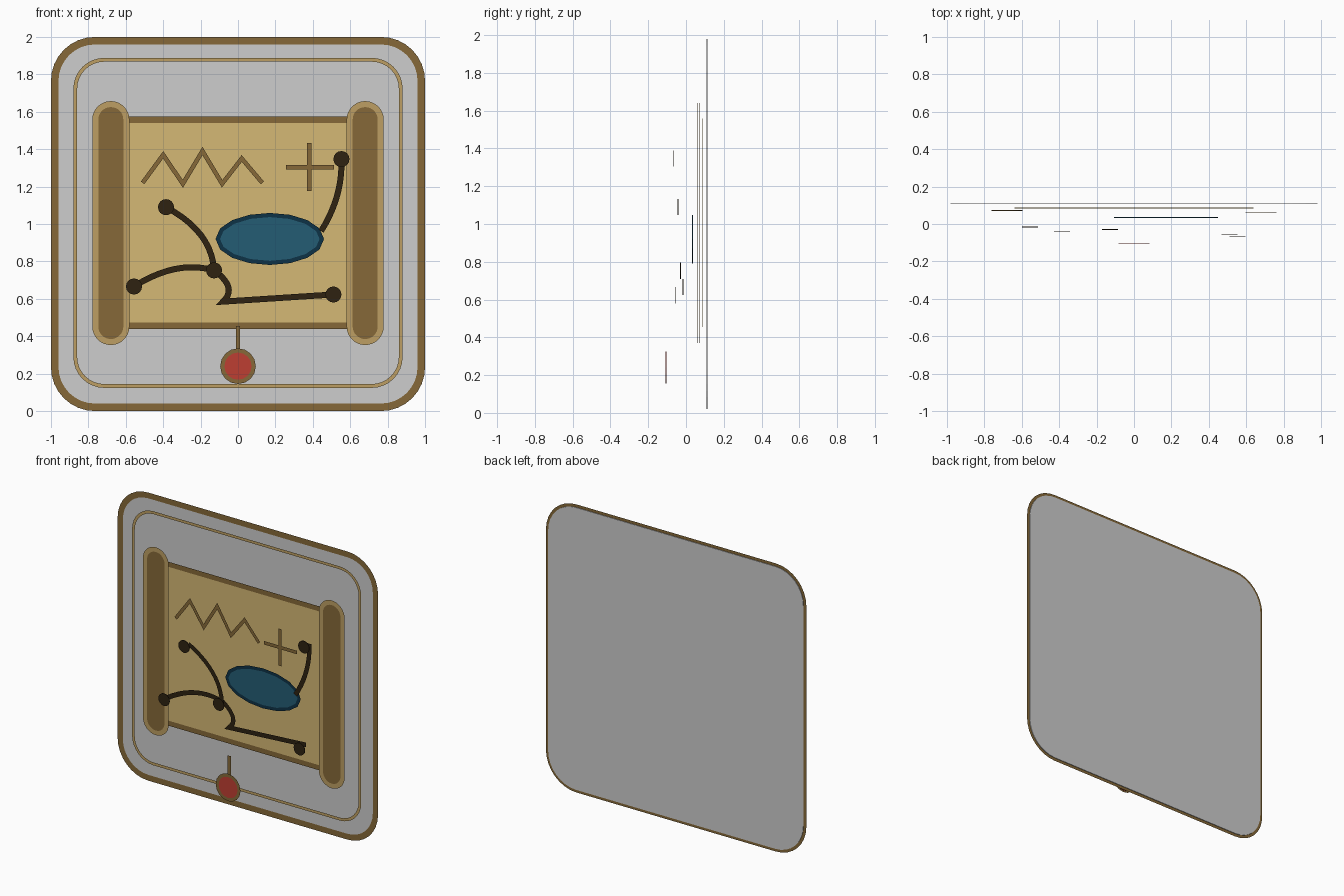
import bpy, bmesh, math
from mathutils import Vector

if "Cube" in bpy.data.objects:
    bpy.data.objects.remove(bpy.data.objects["Cube"], do_unlink=True)

STEP, BACK, THICK = 0.01275, 0.109, 0.004


def material(name, rgb):
    lin = [((c / 255 + 0.055) / 1.055) ** 2.4 for c in rgb] + [1]
    m = bpy.data.materials.new(name)
    m.use_nodes = True
    m.diffuse_color = lin
    m.node_tree.nodes["Principled BSDF"].inputs["Base Color"].default_value = lin
    return m


grey = material("pale grey", (205, 205, 205))
brown = material("wood brown", (134, 105, 56))
tan = material("light tan", (189, 159, 99))
parchment = material("parchment", (213, 185, 117))
blue = material("lake blue", (36, 92, 116))
navy = material("shore navy", (13, 50, 70))
ink = material("dark ink", (46, 34, 17))
red = material("seal red", (190, 62, 50))


# Outlines in the front plane, as 2D points
def ellipse(cx, cz, rx, rz, n=16):
    return [Vector((cx + rx * math.cos(math.tau * i / n),
                    cz + rz * math.sin(math.tau * i / n))) for i in range(n)]


def rounded_rect(cx, cz, hx, hz, r, seg=8):
    pts = []
    for k, (sx, sz) in enumerate([(1, 1), (-1, 1), (-1, -1), (1, -1)]):
        for i in range(seg + 1):
            a = math.pi / 2 * (k + i / seg)
            p = Vector((cx + sx * (hx - r) + r * math.cos(a),
                        cz + sz * (hz - r) + r * math.sin(a)))
            if not pts or (p - pts[-1]).length > 1e-4:
                pts.append(p)
    if (pts[0] - pts[-1]).length < 1e-4:
        pts.pop()
    return pts


def arc(a, ctrl, b, n=10):
    a, ctrl, b = Vector(a), Vector(ctrl), Vector(b)
    return [a * (1 - t) ** 2 + ctrl * 2 * t * (1 - t) + b * t * t
            for t in (i / n for i in range(n + 1))]


def finish(bm, name, mat):
    mesh = bpy.data.meshes.new(name)
    bm.to_mesh(mesh)
    bm.free()
    mesh.materials.append(mat)
    bpy.context.collection.objects.link(bpy.data.objects.new(name, mesh))


def plate(name, pts, layer, mat):
    """Thin filled sheet on a given layer."""
    y = BACK - STEP * layer
    bm = bmesh.new()
    face = bm.faces.new([bm.verts.new((p.x, y, p.y)) for p in pts])
    ext = bmesh.ops.extrude_face_region(bm, geom=[face])
    moved = [v for v in ext["geom"] if isinstance(v, bmesh.types.BMVert)]
    bmesh.ops.translate(bm, verts=moved, vec=(0, THICK, 0))
    bmesh.ops.recalc_face_normals(bm, faces=bm.faces)
    finish(bm, name, mat)


def stroke(name, pts, width, layer, mat, closed=False):
    """Flat mitred ribbon along a line, just ahead of its layer."""
    pts = [Vector(p) for p in pts]
    y = BACK - STEP * layer - 0.001
    n = len(pts)
    bm = bmesh.new()
    rails = []
    for i, p in enumerate(pts):
        before = pts[i - 1] if closed or i else None
        after = pts[(i + 1) % n] if closed or i < n - 1 else None
        d1 = (p - before).normalized() if before else (after - p).normalized()
        d2 = (after - p).normalized() if after else d1
        n1, n2 = Vector((-d1.y, d1.x)), Vector((-d2.y, d2.x))
        m = (n1 + n2).normalized()
        off = m * (width / 2 / max(m.dot(n1), 0.35))
        rails.append([bm.verts.new((q.x, y, q.y)) for q in (p + off, p - off)])
    for i in range(n if closed else n - 1):
        (a, b), (c, d) = rails[i], rails[(i + 1) % n]
        bm.faces.new((a, b, d, c))
    finish(bm, name, mat)


def outlined(name, pts, layer, fill, line, width):
    plate(name, pts, layer, fill)
    stroke(name + "_outline", pts, width, layer, line, closed=True)


# Backing board with its frame lines
outlined("backing_board", rounded_rect(0, 1, 0.98, 0.98, 0.215), 0, grey, brown, 0.04)
stroke("inner_frame", rounded_rect(0, 1.006, 0.87, 0.872, 0.155), 0.02, 1, tan, True)

# Parchment sheet and its two rollers
sheet = [Vector((x, z)) for x, z in
         [(0.64, 1.558), (-0.64, 1.558), (-0.64, 0.455), (0.64, 0.455)]]
outlined("parchment_sheet", sheet, 2, parchment, brown, 0.035)
for side, x, layer in (("right", -0.68, 3), ("left", 0.68, 4)):
    outlined(side + "_roller", rounded_rect(x, 1.005, 0.083, 0.636, 0.083),
             layer, brown, tan, 0.032)

# Mountain line and lake
stroke("mountain_line", [(-0.51, 1.22), (-0.4, 1.37), (-0.295, 1.215), (-0.19, 1.39),
                         (-0.085, 1.215), (0.02, 1.35), (0.13, 1.22)], 0.023, 5, brown)
outlined("lake", ellipse(0.17, 0.92, 0.278, 0.128), 6, blue, navy, 0.022)

# Roads
west, junction, north = (-0.556, 0.666), (-0.128, 0.752), (-0.385, 1.09)
east, far = (0.51, 0.623), (0.553, 1.347)
main = arc(west, (-0.33, 0.81), junction) + arc(junction, (0, 0.66), (-0.08, 0.585))[1:]
stroke("main_road", main + [Vector(east)], 0.032, 7, ink)
stroke("north_road", arc(north, (-0.14, 0.96), junction), 0.032, 8, ink)
stroke("lake_road", arc(far, (0.56, 1.145), (0.444, 0.962)), 0.032, 9, ink)

# Towns
for i, (x, z) in enumerate((west, junction, north, east, far)):
    plate(f"town_{i + 1}", ellipse(x, z, 0.043, 0.043), 10 + i, ink)

# Compass cross
stroke("cross_bar", [(0.257, 1.304), (0.513, 1.304)], 0.024, 15, brown)
stroke("cross_post", [(0.382, 1.176), (0.382, 1.433)], 0.024, 15.05, brown)

# Hanging seal
stroke("seal_cord", [(0, 0.455), (0, 0.325)], 0.024, 16, brown)
outlined("seal", ellipse(0, 0.24, 0.084, 0.084), 17, red, brown, 0.022)
